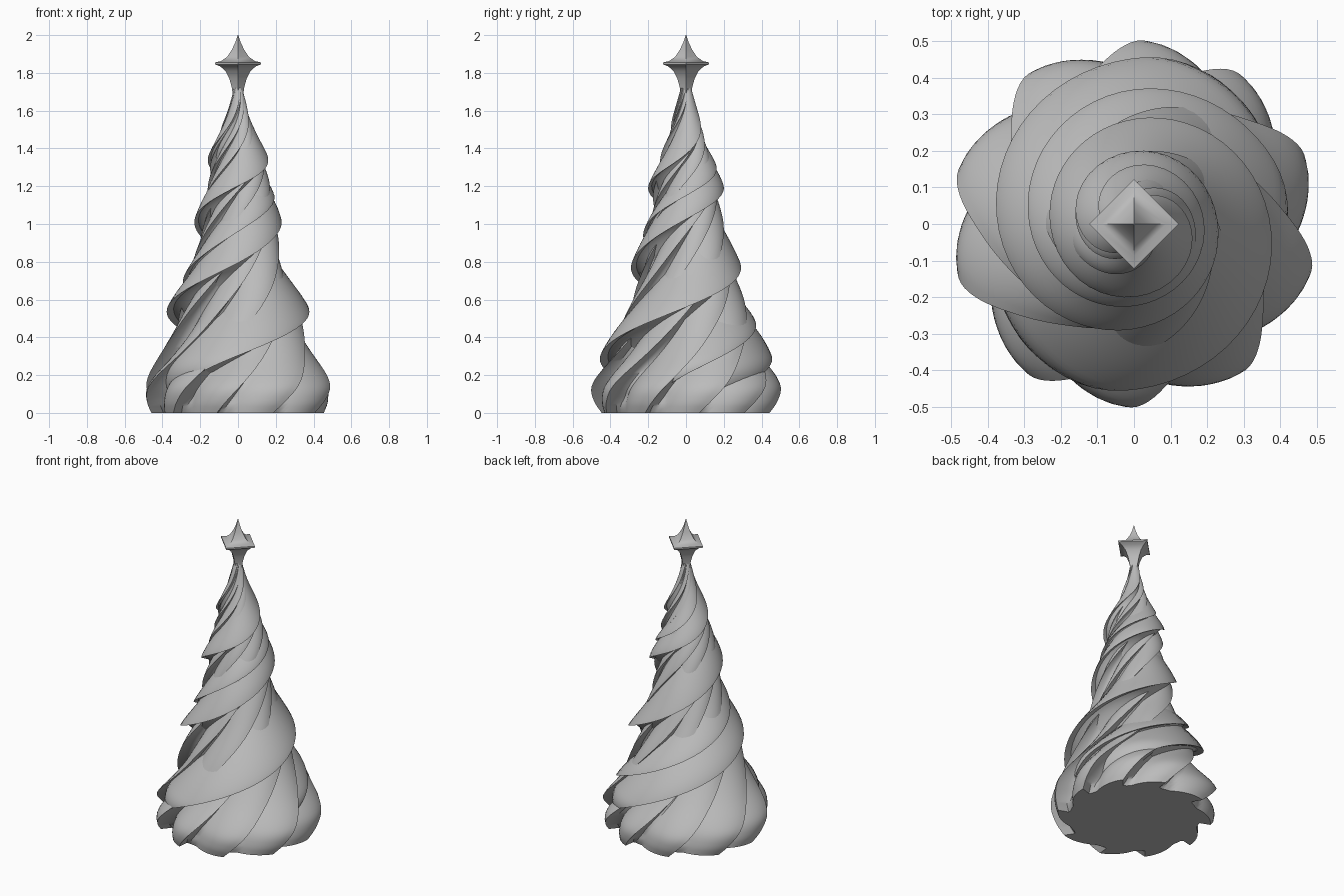
import bpy, bmesh, math
from math import radians, sin, cos

cube = bpy.data.objects.get("Cube")
if cube:
    bpy.data.objects.remove(cube, do_unlink=True)

grey = bpy.data.materials.new("plain_grey")
grey.use_nodes = True
GREY = (0.5, 0.5, 0.5, 1)
grey.diffuse_color = GREY
grey.node_tree.nodes["Principled BSDF"].inputs["Base Color"].default_value = GREY

# Height against outer radius, and height against twist in degrees
OUTLINE = [(0, .46), (.06, .49), (.15, .505), (.3, .455), (.5, .395), (.77, .295),
           (1, .235), (1.2, .2), (1.33, .168), (1.5, .1), (1.6, .062), (1.72, .028)]
SWIRL_TWIST = [(0, 195), (.14, 220), (.3, 262), (.53, 342), (.77, 434), (1, 522),
               (1.17, 606), (1.32, 690), (1.5, 765), (1.72, 830)]
PLEAT_TWIST = [(0, 0), (.3, 34), (.65, 85), (1, 150), (1.4, 265), (1.72, 380)]
# Folds: angle offset in degrees, strength, angular reach
SWIRLS = [(0, 1, 90), (118, .92, 60), (180, 1, 90)]
PLEATS = [(5, .86, 42), (38, .78, 40), (70, .84, 40), (108, .8, 44), (146, .85, 42),
          (180, .79, 40), (218, .85, 44), (252, .78, 40), (290, .85, 44), (328, .8, 42)]


def curve_at(points, z):
    """Smooth cubic interpolation through the points."""
    n = len(points)
    i = max(k for k in range(n - 1) if points[k][0] <= z + 1e-9)

    def slope(k):
        a, b = points[max(k - 1, 0)], points[min(k + 1, n - 1)]
        return (b[1] - a[1]) / (b[0] - a[0])
    (z0, v0), (z1, v1) = points[i], points[i + 1]
    h = z1 - z0
    t = (z - z0) / h
    return ((2 * t**3 - 3 * t**2 + 1) * v0 + (t**3 - 2 * t**2 + t) * h * slope(i)
            + (3 * t**2 - 2 * t**3) * v1 + (t**3 - t**2) * h * slope(i + 1))


def ring(z, folds, twist, scale, flare, floor, drop, under, hook):
    """One cross-section: long outer face and short hollow underside per fold."""
    outer, turn = curve_at(OUTLINE, z) * scale, curve_at(twist, z)
    pts = []

    def radius(angle):
        best = floor
        for offset, strength, reach in folds:
            face = ((offset - angle) % 360) / reach
            back = ((angle - offset) % 360) / under
            fall = min(drop * face ** 1.3, .3 * back ** .6)
            best = max(best, (strength + (1 - strength) * flare) * (1 - fall))
        return best * outer

    for k, (offset, _, _) in enumerate(folds):
        start = folds[k - 1][0] - (360 if k == 0 else 0)
        steps = int((offset - start) / 2.5)
        for s in range(1, steps + 1):
            f = s / steps
            a = start + (offset - start) * f
            pts.append((a + hook * f ** 6, radius(a)))
    return [(r * cos(radians(a + turn)), r * sin(radians(a + turn)), z) for a, r in pts]


def loft(name, rings, angle):
    """Join closed rings into a capped solid."""
    bm = bmesh.new()
    rows = [[bm.verts.new(p) for p in r] for r in rings]
    n = len(rows[0])
    for low, high in zip(rows, rows[1:]):
        for i in range(n):
            j = (i + 1) % n
            bm.faces.new((low[i], low[j], high[j], high[i]))
    bm.faces.new(rows[0][::-1])
    bm.faces.new(rows[-1])
    mesh = bpy.data.meshes.new(name)
    bm.to_mesh(mesh)
    bm.free()
    mesh.materials.append(grey)
    obj = bpy.data.objects.new(name, mesh)
    bpy.context.collection.objects.link(obj)
    bpy.ops.object.select_all(action='DESELECT')
    obj.select_set(True)
    bpy.context.view_layer.objects.active = obj
    bpy.ops.object.shade_smooth_by_angle(angle=radians(angle))
    return obj


def ease(v):
    v = max(0, min(1, v))
    return v * v * (3 - 2 * v)


# Steep pleated body that flares into petals at the base
TOP = 1.72
ROWS = 100
levels = [TOP * k / ROWS for k in range(ROWS + 1)]
loft("pleated_body", [ring(z, PLEATS, PLEAT_TWIST, 1, ease((.5 - z) / .42),
                           .6 + .24 * ease((.25 - z) / .25), .34, 9, 4) for z in levels], 38)

# Broad swirling folds wrapped over the pleats, tucked in near the base
loft("swirling_folds", [ring(z, SWIRLS, SWIRL_TWIST, .78 + .22 * ease((z - .05) / .25), 0,
                             .5, .34, 20, 7) for z in levels if z > .06], 38)

# Four-pointed topper with concave sides
STAR = [(1.68, .028), (1.72, .032), (1.77, .046), (1.81, .066), (1.835, .095), (1.845, .122),
        (1.855, .122), (1.863, .088), (1.885, .058), (1.92, .034), (1.96, .015), (2, .002)]
loft("star_topper", [[(r * cos(k * math.pi / 2), r * sin(k * math.pi / 2), z)
                      for k in range(4)] for z, r in STAR], 35)
